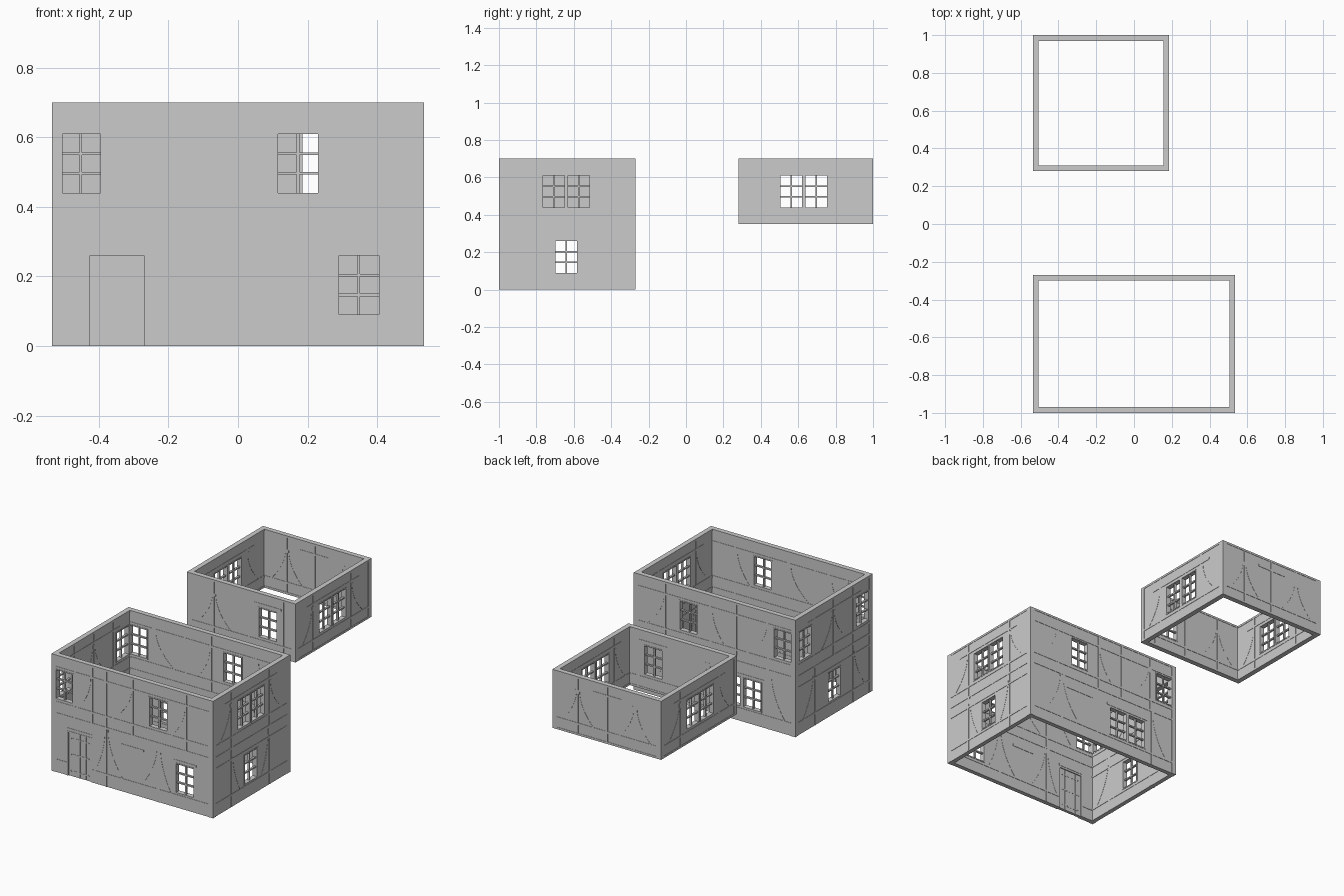
import bpy, bmesh

if "Cube" in bpy.data.objects:
    bpy.data.objects.remove(bpy.data.objects["Cube"])

GREY = (0.6, 0.6, 0.6, 1)
grey = bpy.data.materials.new("plain grey")
grey.use_nodes = True
grey.diffuse_color = GREY
grey.node_tree.nodes["Principled BSDF"].inputs["Base Color"].default_value = GREY

BEAM = 0.006                      # half width of a timber
WIN_W, WIN_H = 0.115, 0.17
UP, LOW = 0.44, 0.09              # window sill heights


def rect(u0, u1, z0, z1):
    return [(u0, z0), (u1, z0), (u1, z1), (u0, z1)]


def sheet(name, wall, quads, thick, merge=False):
    """Flat pieces drawn in a wall's own plane, thickened about its centre."""
    axis, pos = wall
    bm = bmesh.new()
    for quad in quads:
        bm.faces.new([bm.verts.new((u, pos, z) if axis == "x" else (pos, u, z))
                      for u, z in quad])
    if merge:
        bmesh.ops.remove_doubles(bm, verts=bm.verts, dist=1e-5)
    mesh = bpy.data.meshes.new(name)
    bm.to_mesh(mesh)
    bm.free()
    mesh.materials.append(grey)
    ob = bpy.data.objects.new(name, mesh)
    bpy.context.collection.objects.link(ob)
    mod = ob.modifiers.new("thickness", "SOLIDIFY")
    mod.thickness, mod.offset = thick, 0
    return ob


def panels(u0, u1, z0, z1, holes):
    """Wall plaster as a grid of cells, leaving the openings out."""
    us = sorted({u0, u1, *[h[0] for h in holes], *[h[1] for h in holes]})
    zs = sorted({z0, z1, *[h[2] for h in holes], *[h[3] for h in holes]})
    cells = []
    for a, b in zip(us, us[1:]):
        for c, d in zip(zs, zs[1:]):
            u, z = (a + b) / 2, (c + d) / 2
            if not any(h[0] < u < h[1] and h[2] < z < h[3] for h in holes):
                cells.append(rect(a, b, c, d))
    return cells


def rail(u0, u1, z, holes):
    """Horizontal timber, interrupted by openings at its height."""
    pieces, start = [], u0
    for h in sorted(holes):
        if h[2] - BEAM < z < h[3] + BEAM and h[1] > u0 and h[0] < u1:
            pieces.append(rect(start, h[0], z - BEAM, z + BEAM))
            start = h[1]
    pieces.append(rect(start, u1, z - BEAM, z + BEAM))
    return pieces


def brace(u_top, u_foot, z0, z1, steps=8):
    """Curved timber that runs from a post head out to its foot."""
    def at(t):
        return u_foot + (u_top - u_foot) * (1 - (1 - t) ** 2), z0 + (z1 - z0) * t
    pts = [at(i / steps) for i in range(steps + 1)]
    w = 0.005
    return [[(a - w, c), (a + w, c), (b + w, d), (b - w, d)]
            for (a, c), (b, d) in zip(pts, pts[1:])]


def ring(h, w):
    """Casing around an opening."""
    a, b, c, d = h
    return [rect(a - w, a, c - w, d + w), rect(b, b + w, c - w, d + w),
            rect(a, b, c - w, c), rect(a, b, d, d + w)]


def bars(h):
    """One upright and two cross bars give six panes."""
    a, b, c, d = h
    m, w = (a + b) / 2, 0.004
    out = [rect(m - w, m + w, c, d)]
    for i in (1, 2):
        z = c + (d - c) * i / 3
        out += [rect(a, m - w, z - w, z + w), rect(m + w, b, z - w, z + w)]
    return out


def build_wall(name, wall, u0, u1, z0, upper, lower=(), posts_up=(), posts_low=(),
               braces_up=(), braces_low=(), lintels=(), rails=(), door=None):
    z1 = 0.7
    wins = [(u - WIN_W / 2, u + WIN_W / 2, s, s + WIN_H)
            for group, s in ((upper, UP), (lower, LOW)) for u in group]
    holes = wins + ([door] if door else [])
    sheet(name + "_plaster", wall, panels(u0, u1, z0, z1, holes), 0.026, True)

    # Horizontal timbers and short lintels
    levels = [0.694, 0.418] + ([0.35, 0.072] if z0 == 0 else [0.356]) + list(rails)
    beams = [q for z in levels for q in rail(u0, u1, z, holes)]
    beams += [q for a, b, z in lintels for q in rail(a, b, z, holes)]
    sheet(name + "_rails", wall, beams, 0.03)

    # Upright posts and curved braces
    posts = [rect(u - BEAM, u + BEAM, max(z0, 0.35), 0.69) for u in posts_up]
    posts += [rect(u - BEAM, u + BEAM, 0, 0.35) for u in posts_low]
    sheet(name + "_posts", wall, posts, 0.0292)
    curved = [q for a, b in braces_up for q in brace(a, b, 0.424, 0.62)]
    curved += [q for a, b in braces_low for q in brace(a, b, 0.078, 0.344)]
    if curved:
        sheet(name + "_braces", wall, curved, 0.0284, True)

    # Windows
    if wins:
        sheet(name + "_window_casings", wall, [q for h in wins for q in ring(h, 0.007)], 0.0298)
        sheet(name + "_window_bars", wall, [q for h in wins for q in bars(h)], 0.012)

    # Plank door with straps and studs
    if door:
        a, b, c, d = door
        step = (b - a) / 4
        sheet(name + "_door_planks", wall,
              [rect(a + i * step + 0.001, a + (i + 1) * step - 0.001, c, d) for i in range(4)], 0.018)
        sheet(name + "_door_core", wall, [rect(a, b, c, d)], 0.014)
        heights = (0.03, 0.13, 0.225)
        sheet(name + "_door_straps", wall,
              [rect(a + 0.012, b - 0.02, z - 0.004, z + 0.004) for z in heights], 0.02)
        sheet(name + "_door_studs", wall,
              [rect(u - 0.002, u + 0.002, z - 0.002, z + 0.002) for z in heights
               for u in [a + (i + 0.5) * step for i in range(4)]], 0.023)
        sheet(name + "_door_frame", wall,
              [rect(a - 0.007, a, c, d + 0.007), rect(b, b + 0.007, c, d + 0.007),
               rect(a, b, d, d + 0.007)], 0.0298)


def corner_posts(name, xs, ys, z0):
    for x in xs:
        for y in ys:
            sheet(name + "_corner_post", ("x", y), [rect(x - 0.015, x + 0.015, z0, 0.7)], 0.03)


X = 0.52
# Two-storey house
build_wall("house_front", ("x", -0.985), -X, X, 0, (-0.4525, 0.1725), (0.3475,),
           (-0.383, -0.268, -0.175, 0, 0.354), (-0.175, 0.17),
           ((-0.28, -0.36), (-0.01, -0.13), (0.345, 0.26)),
           ((-0.185, -0.25), (-0.165, -0.07), (0.16, 0.06), (0.18, 0.25)),
           [(c - w, c + w, 0.279) for c, w in ((-0.3475, 0.083), (0, 0.075), (0.3475, 0.075))],
           (0.626,), (-0.425, -0.27, 0, 0.26))
build_wall("house_back", ("x", -0.285), -X, X, 0, (-0.4525, 0.1725), (-0.1125, -0.2475),
           (0.33, 0.03, -0.14, -0.35), (0.3, 0.04, -0.36),
           ((0.34, 0.45), (0.02, -0.06), (-0.34, -0.22)),
           ((0.31, 0.42), (0.29, 0.18), (-0.37, -0.46)),
           [(-0.33, -0.03, 0.279), (0.08, 0.27, 0.279)], (0.626,))
build_wall("house_right", ("y", X), -0.97, -0.3, 0, (-0.7075, -0.5725), (-0.64,),
           (-0.82, -0.46), (-0.82, -0.46),
           ((-0.83, -0.93), (-0.45, -0.35)), ((-0.81, -0.74), (-0.47, -0.54)),
           [(-0.89, -0.39, 0.635)], (0.283,))
build_wall("house_left", ("y", -X), -0.97, -0.3, 0, (-0.905, -0.365), (-0.64,),
           (-0.82, -0.635, -0.45), (-0.82, -0.46),
           ((-0.645, -0.75), (-0.625, -0.52)), ((-0.83, -0.93), (-0.45, -0.35)),
           [(-0.89, -0.39, 0.635)], (0.283,))
corner_posts("house", (-X, X), (-0.985, -0.285), 0)

# Separate upper room
R = 0.17
build_wall("room_front", ("x", 0.295), -X, R, 0.35, (0,), (), (-0.36, -0.12, 0.1), (),
           ((-0.37, -0.47), (-0.35, -0.25)), (), [(-0.09, 0.09, 0.635)])
build_wall("room_back", ("x", 0.985), -X, R, 0.35, (), (), (-0.36, -0.175, 0.02), (),
           ((-0.37, -0.46), (-0.35, -0.26), (0.01, -0.08), (0.03, 0.12)), (),
           [(-0.27, -0.08, 0.635)])
for label, x in (("room_right", R), ("room_left", -X)):
    build_wall(label, ("y", x), 0.31, 0.97, 0.35, (0.5625, 0.6975), (), (0.45, 0.81), (),
               ((0.44, 0.35), (0.82, 0.92)), (), [(0.39, 0.88, 0.635)])
corner_posts("room", (-X, R), (0.295, 0.985), 0.35)
